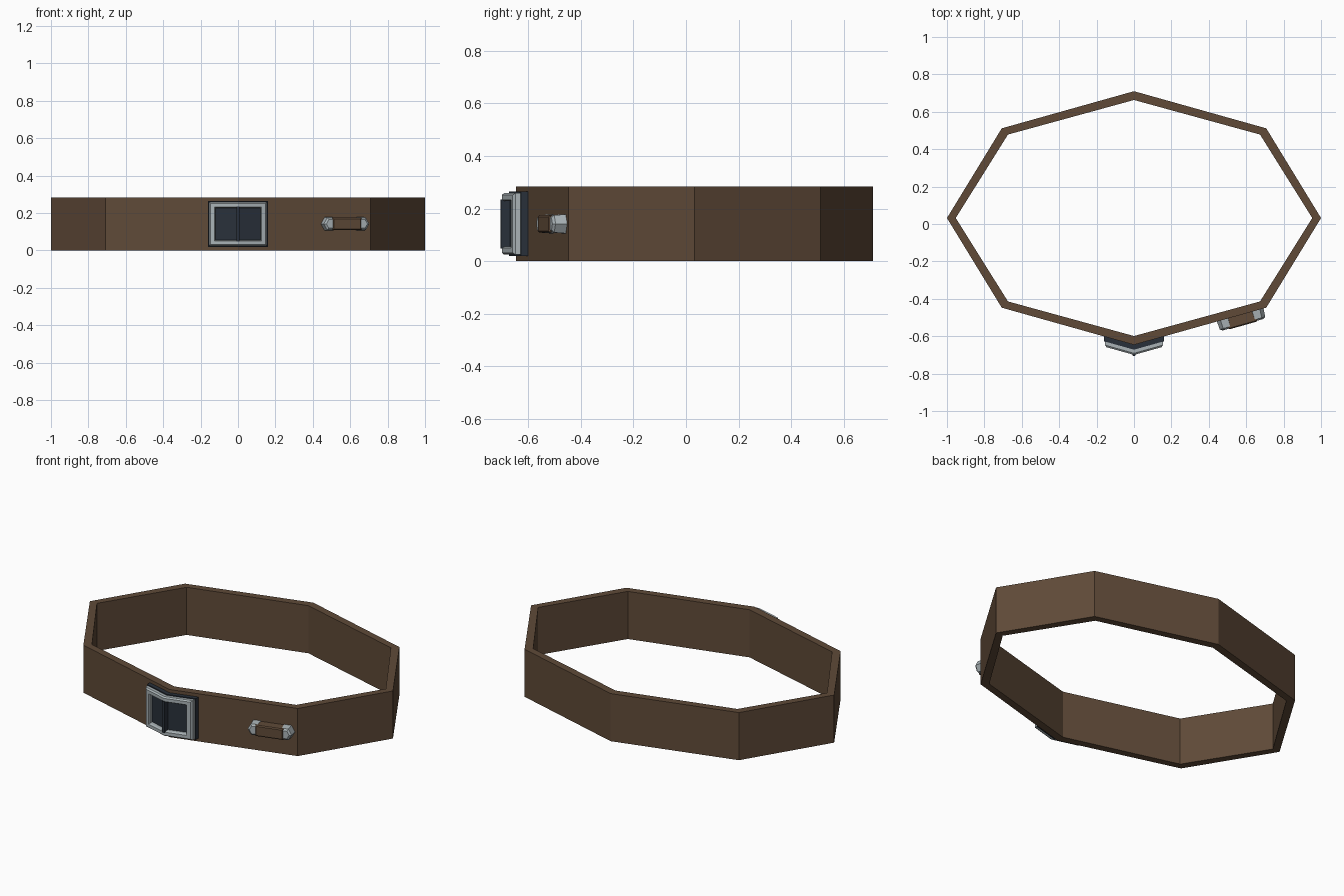
import bpy, bmesh
from math import cos, sin, pi, atan2
from mathutils import Matrix

if "Cube" in bpy.data.objects:
    bpy.data.objects.remove(bpy.data.objects["Cube"])

CY, RX, RY, H = 0.032, 1.0, 0.678, 0.284   # belt ellipse and height
SLOPE = RY * (1 - cos(pi / 4)) / (RX * sin(pi / 4))
FRONT = CY - RY                            # front corner of the belt


def material(name, rgb):
    m = bpy.data.materials.new(name)
    m.diffuse_color = (*rgb, 1)
    m.use_nodes = True
    m.node_tree.nodes["Principled BSDF"].inputs["Base Color"].default_value = m.diffuse_color
    return m


leather = material("brown_leather", (0.115, 0.068, 0.039))
steel = material("pale_steel", (0.40, 0.45, 0.47))
dark = material("dark_steel", (0.022, 0.030, 0.042))


def finish(name, bm, mat):
    bmesh.ops.remove_doubles(bm, verts=bm.verts, dist=1e-5)
    bmesh.ops.recalc_face_normals(bm, faces=bm.faces)
    me = bpy.data.meshes.new(name)
    bm.to_mesh(me)
    bm.free()
    me.materials.append(mat)
    ob = bpy.data.objects.new(name, me)
    bpy.context.collection.objects.link(ob)
    return ob


def bridge(name, loops, mat, closed=False):
    """Join rings of points; closed joins last to first, otherwise cap both ends."""
    bm = bmesh.new()
    rings = [[bm.verts.new(p) for p in lp] for lp in loops]
    n = len(rings[0])
    pairs = list(zip(rings, rings[1:])) + ([(rings[-1], rings[0])] if closed else [])
    for a, b in pairs:
        for i in range(n):
            j = (i + 1) % n
            bm.faces.new((a[i], a[j], b[j], b[i]))
    if not closed:
        bm.faces.new(rings[0])
        bm.faces.new(rings[-1])
    return finish(name, bm, mat)


# Belt: octagonal band
def octagon(inset, z):
    return [((RX - inset) * cos(k * pi / 4), CY + (RY - inset) * sin(k * pi / 4), z)
            for k in range(8)]


bridge("belt_band", [octagon(0, 0), octagon(0, H), octagon(0.047, H), octagon(0.047, 0)],
       leather, closed=True)


# Buckle parts wrap the front corner: rectangles folded at x = 0
def folded_rect(hx, hz, out):
    zc = 0.142
    pts = [(-hx, -hz), (0, -hz), (hx, -hz), (hx, hz), (0, hz), (-hx, hz)]
    return [(x, FRONT - out + SLOPE * abs(x), zc + z) for x, z in pts]


def folded_plate(name, hx, hz, back, front, mat):
    bm = bmesh.new()
    a, b = ([bm.verts.new(p) for p in folded_rect(hx, hz, o)] for o in (back, front))
    for i in range(6):
        j = (i + 1) % 6
        bm.faces.new((a[i], a[j], b[j], b[i]))
    for r in (a, b):                       # two flat halves per side
        bm.faces.new((r[0], r[1], r[4], r[5]))
        bm.faces.new((r[1], r[2], r[3], r[4]))
    return finish(name, bm, mat)


folded_plate("buckle_back_plate", 0.16, 0.123, -0.01, 0.026, dark)
bridge("buckle_frame", [folded_rect(0.155, 0.117, 0.024), folded_rect(0.155, 0.117, 0.045),
                        folded_rect(0.147, 0.110, 0.054), folded_rect(0.125, 0.091, 0.054),
                        folded_rect(0.119, 0.086, 0.045), folded_rect(0.119, 0.086, 0.024)],
       steel, closed=True)
folded_plate("buckle_bar", 0.008, 0.093, 0.02, 0.060, dark)

# Side loop: built flat (x along belt, -y outward), then set on the front right panel
LX = 0.568
place = (Matrix.Translation((LX, FRONT + SLOPE * LX, 0.142))
         @ Matrix.Rotation(atan2(SLOPE, 1), 4, 'Z'))


def hexagon(r, out):
    return [(r * cos(k * pi / 3), -out, r * sin(k * pi / 3)) for k in range(6)]


for side, sx in (("left", -1), ("right", 1)):
    stud = bridge("loop_stud_" + side,
                  [hexagon(0.042, -0.004), hexagon(0.038, 0.045), hexagon(0.026, 0.054)], steel)
    stud.matrix_world = place @ Matrix.Translation((sx * 0.088, 0, 0))


def rect(hx, hz, out):
    return [(x * hx, -out, z * hz) for x, z in ((-1, -1), (1, -1), (1, 1), (-1, 1))]


strap = bridge("loop_strap", [rect(0.08, 0.033, -0.004), rect(0.08, 0.033, 0.052),
                              rect(0.074, 0.027, 0.058)], leather)
strap.matrix_world = place
